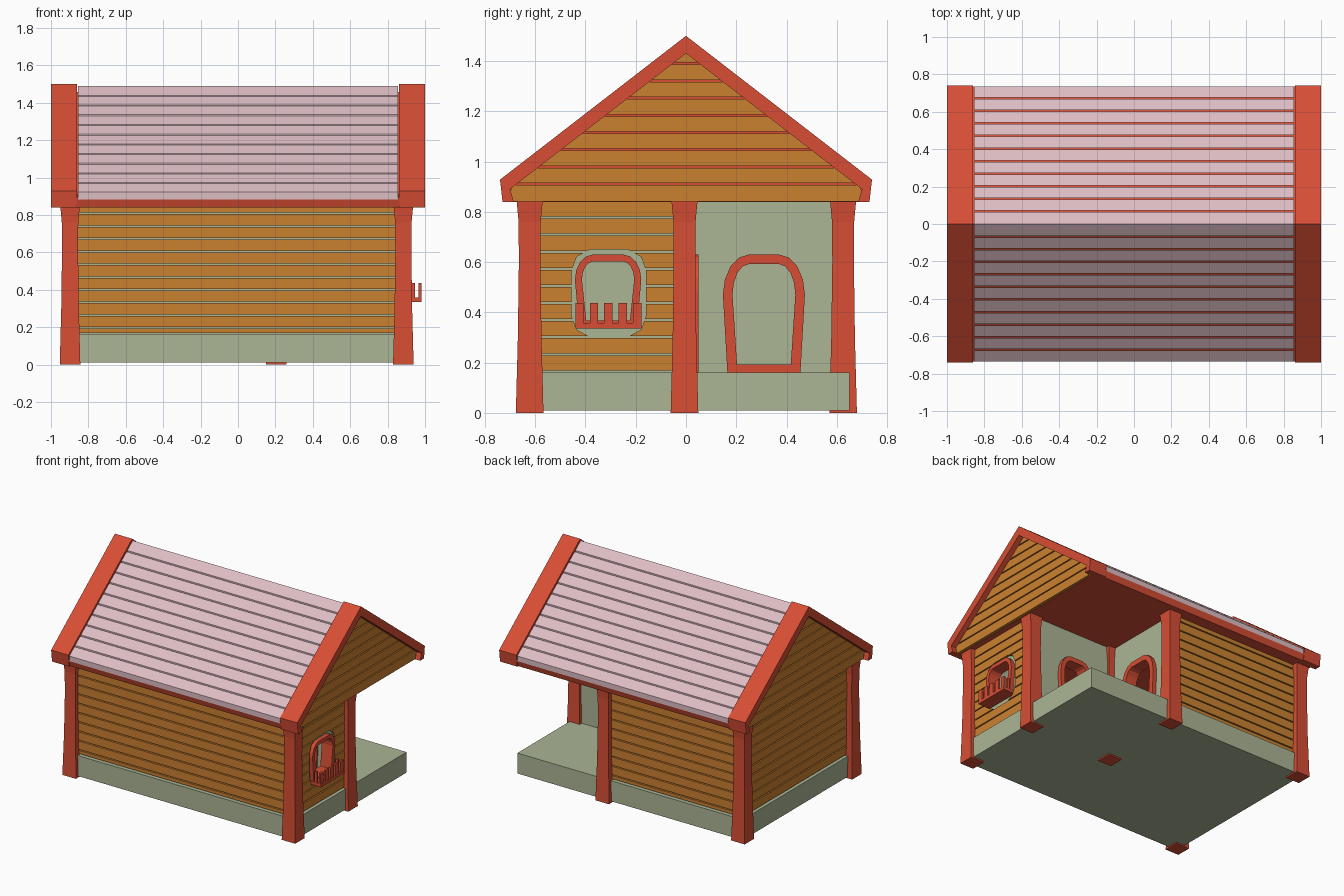
import bpy, bmesh
from math import sin, cos, pi

if "Cube" in bpy.data.objects:
    bpy.data.objects.remove(bpy.data.objects["Cube"])


def material(name, rgb):
    m = bpy.data.materials.new(name)
    m.diffuse_color = (*rgb, 1)
    m.use_nodes = True
    m.node_tree.nodes["Principled BSDF"].inputs["Base Color"].default_value = m.diffuse_color
    return m


RED = material("red_paint", (0.68, 0.075, 0.035))
WOOD = material("orange_wood", (0.60, 0.22, 0.03))
PLASTER = material("green_plaster", (0.41, 0.46, 0.30))
PINK = material("pink_shingle", (0.72, 0.51, 0.55))
SLOPE = 0.77


def place(axis, p, d):
    u, v = p
    return {"x": (d, u, v), "y": (u, d, v), "z": (u, v, d)}[axis]


def finish(name, bm, mat):
    bmesh.ops.recalc_face_normals(bm, faces=bm.faces)
    me = bpy.data.meshes.new(name)
    bm.to_mesh(me)
    bm.free()
    ob = bpy.data.objects.new(name, me)
    bpy.context.collection.objects.link(ob)
    if mat:
        me.materials.append(mat)
    return ob


def prisms(name, parts, mat):
    """One object from profiles extruded along an axis: (points, axis, start, end)."""
    bm = bmesh.new()
    for pts, axis, a, b in parts:
        lo, hi = [[bm.verts.new(place(axis, p, d)) for p in pts] for d in (a, b)]
        bm.faces.new(lo)
        bm.faces.new(hi)
        for i in range(len(pts)):
            j = (i + 1) % len(pts)
            bm.faces.new((lo[i], lo[j], hi[j], hi[i]))
    return finish(name, bm, mat)


def ring(name, outer, inner, axis, a, b, mat):
    """Extruded band between two matching loops."""
    bm = bmesh.new()
    loops = [[bm.verts.new(place(axis, p, d)) for p in pts]
             for pts, d in ((outer, a), (outer, b), (inner, b), (inner, a))]
    n = len(outer)
    for k in range(4):
        p, q = loops[k], loops[(k + 1) % 4]
        for i in range(n):
            j = (i + 1) % n
            bm.faces.new((p[i], p[j], q[j], q[i]))
    return finish(name, bm, mat)


def rect(u0, u1, v0, v1):
    return [(u0, v0), (u1, v0), (u1, v1), (u0, v1)]


def cut(ob, pts, axis, a, b):
    cutter = prisms("cutter", [(pts, axis, a, b)], None)
    cutter.hide_render = True
    mod = ob.modifiers.new("opening", "BOOLEAN")
    mod.operation, mod.solver, mod.object = "DIFFERENCE", "EXACT", cutter
    bpy.context.view_layer.objects.active = ob
    bpy.ops.object.modifier_apply(modifier=mod.name)
    bpy.data.objects.remove(cutter)


def arch(c, hb, hw, ft, z0, zs, z1, inset=0.0):
    """Flared opening with a flattened round top."""
    hb, hw, z0, z1 = hb - inset, hw - inset, z0 + inset, z1 - inset
    right = [(hb, z0)]
    for k in range(5):
        t = k / 4 * pi / 2
        right.append((ft + (hw - ft) * cos(t), zs + (z1 - zs) * sin(t)))
    return [(c + u, z) for u, z in right] + [(c - u, z) for u, z in reversed(right)]


# Plinth, including the porch floor
prisms("plinth", [(rect(-0.915, 0.915, -0.65, 0.65), "z", 0.01, 0.16)], PLASTER)

# L-shaped plaster walls around the porch corner
outer = [(-0.885, -0.62), (0.885, -0.62), (0.885, 0.02), (0.2, 0.02), (0.2, 0.62), (-0.885, 0.62)]
inner = [(-0.835, -0.57), (0.835, -0.57), (0.835, -0.03), (0.15, -0.03), (0.15, 0.57), (-0.835, 0.57)]
walls = ring("plaster_walls", outer, inner, "z", 0.155, 0.845, PLASTER)

# Window and door openings with their frames
openings = [
    ("window_frame", (-0.31, 0.115, 0.132, 0.06, 0.34, 0.53, 0.63), 0.028, "x", 0.825, 0.915),
    ("porch_door_frame", (0.31, 0.145, 0.163, 0.06, 0.155, 0.47, 0.63), 0.038, "x", 0.14, 0.23),
    ("side_door_frame", (0.54, 0.12, 0.137, 0.05, 0.155, 0.48, 0.63), 0.034, "y", -0.04, 0.05),
]
for name, shape, t, axis, a, b in openings:
    cut(walls, arch(*shape, inset=t / 2), axis, a - 0.02, b + 0.05)
    ring(name, arch(*shape), arch(*shape, inset=t), axis, a, b, RED)


# Wall cladding boards
def boards(name, axis, u0, u1, d0, d1, first):
    edges = [0.165]
    z = first
    while z < 0.84:
        edges.append(z)
        z += 0.068
    edges.append(0.848)
    parts = [(rect(u0, u1, lo + 0.004, hi - 0.004), axis, d0, d1)
             for lo, hi in zip(edges, edges[1:])]
    return prisms(name, parts, WOOD)


boards("front_boards", "y", -0.88, 0.88, -0.636, -0.615, 0.196)
boards("back_boards", "y", -0.88, 0.2, 0.615, 0.636, 0.196)
boards("left_boards", "x", -0.62, 0.62, -0.901, -0.88, 0.233)
window_boards = boards("window_wall_boards", "x", -0.62, 0.0, 0.88, 0.901, 0.233)
patch = [(-0.307 + sx * u, 0.476 + sz * v) for sx, sz, order in
         ((1, 1, 1), (-1, 1, -1), (-1, -1, 1), (1, -1, -1))
         for u, v in [(0.148, 0.09), (0.128, 0.145), (0.075, 0.174)][::order]]
cut(window_boards, patch, "x", 0.8, 1.0)

# Flared square posts
for name, px, py in (("front_left_post", -0.898, -0.622), ("back_left_post", -0.898, 0.625),
                     ("front_right_post", 0.884, -0.622), ("porch_front_post", 0.884, -0.006),
                     ("porch_back_post", 0.205, 0.625), ("porch_inner_post", 0.205, -0.006)):
    bm = bmesh.new()
    prev = None
    for h, z in ((0.055, 0), (0.047, 0.3), (0.043, 0.6), (0.044, 0.76), (0.052, 0.845)):
        row = [bm.verts.new((px + a * h, py + b * h, z)) for a, b in ((-1, -1), (1, -1), (1, 1), (-1, 1))]
        if prev:
            for i in range(4):
                j = (i + 1) % 4
                bm.faces.new((prev[i], prev[j], row[j], row[i]))
        else:
            bm.faces.new(row)
        prev = row
    bm.faces.new(prev)
    finish(name, bm, RED)

# Window balcony: tray with pickets on the front and sides
tray = [(rect(-0.44, -0.178, 0.335, 0.358), "x", 0.885, 0.982)]
for i in range(5):
    y = -0.44 + i * 0.0573
    tray.append((rect(y, y + 0.033, 0.35, 0.437), "x", 0.965, 0.98))
for y in (-0.438, -0.195):
    tray.append((rect(y, y + 0.015, 0.35, 0.437), "x", 0.93, 0.947))
prisms("window_balcony", tray, RED)

# Roof body, which is also the porch ceiling
prisms("roof_body", [([(-0.72, 0.84), (0.72, 0.84), (0.735, 0.89), (0, 1.456), (-0.735, 0.89)],
                      "x", -0.94, 0.94)], RED)

# Roof boards on both slopes
step = 0.74 / 11
slats = []
for s in (-1, 1):
    for i in range(11):
        y0 = i * step + (0.004 if i else 0)
        y1 = (i + 1) * step - 0.004
        slats.append(([(s * y0, 1.45 - SLOPE * y0), (s * y1, 1.45 - SLOPE * y1),
                       (s * y1, 1.488 - SLOPE * y1), (s * y0, 1.488 - SLOPE * y0)], "x", -0.855, 0.855))
prisms("roof_boards", slats, PINK)

# Wide end trims and gable boards on both ends
half = [(0.74, 0.928), (0.73, 0.84), (0.685, 0.84), (0.70, 0.89)]
trim = [(0, 1.5)] + half + [(0, 1.43)] + [(-y, z) for y, z in reversed(half)]
for side, s in (("left", -1), ("right", 1)):
    prisms(side + "_roof_trim", [(trim, "x", s * 0.86, s * 1.0)], RED)
    gable = []
    edges = [0.838] + [0.91 + 0.0685 * i for i in range(8)] + [1.44]
    for lo, hi in zip(edges, edges[1:]):
        lo, hi = lo + 0.004, hi - 0.004
        w0, w1 = [min(0.7, (1.442 - z) / SLOPE) for z in (lo, hi)]
        gable.append(([(-w0, lo), (w0, lo), (w1, hi), (-w1, hi)], "x", s * 0.93, s * 0.96))
    prisms(side + "_gable_boards", gable, WOOD)
